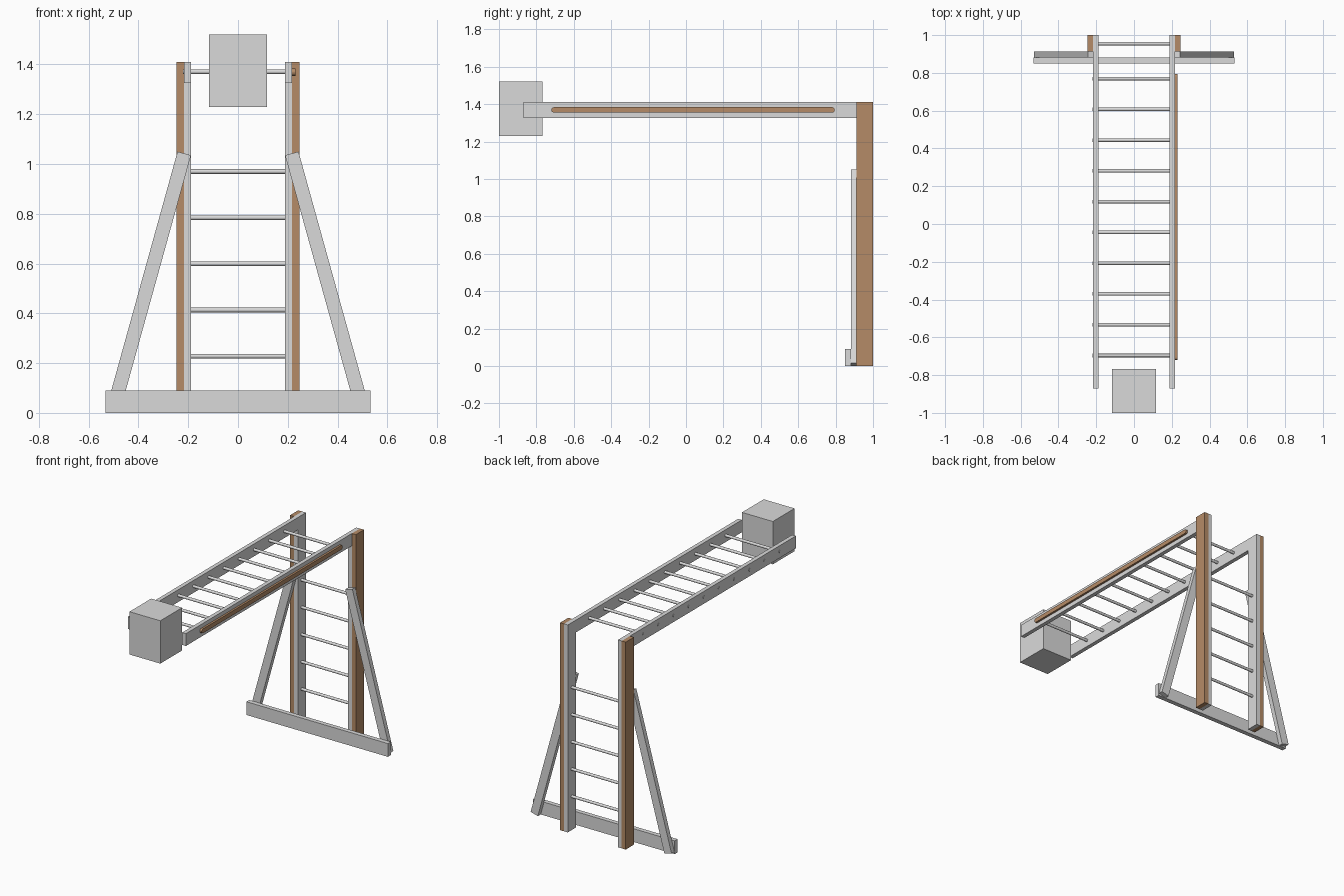
import bpy, bmesh, math
from mathutils import Matrix, Vector

if "Cube" in bpy.data.objects:
    bpy.data.objects.remove(bpy.data.objects["Cube"])


def material(name, rgb):
    m = bpy.data.materials.new(name)
    m.diffuse_color = (*rgb, 1)
    m.use_nodes = True
    m.node_tree.nodes["Principled BSDF"].inputs["Base Color"].default_value = m.diffuse_color
    return m


GREY = material("light grey", (0.7, 0.7, 0.7))
BROWN = material("wood brown", (0.46, 0.26, 0.135))


def finish(name, bm, mat):
    bmesh.ops.recalc_face_normals(bm, faces=bm.faces)
    me = bpy.data.meshes.new(name)
    bm.to_mesh(me)
    bm.free()
    me.materials.append(mat)
    ob = bpy.data.objects.new(name, me)
    bpy.context.collection.objects.link(ob)
    return ob


def box(name, lo, hi, mat):
    lo, hi = Vector(lo), Vector(hi)
    bm = bmesh.new()
    bmesh.ops.create_cube(bm, size=1)
    bmesh.ops.scale(bm, vec=hi - lo, verts=bm.verts)
    bmesh.ops.translate(bm, vec=(lo + hi) / 2, verts=bm.verts)
    return finish(name, bm, mat)


def rung(name, y, z, half, r=0.0095):
    bm = bmesh.new()
    bmesh.ops.create_cone(bm, cap_ends=True, segments=16, radius1=r, radius2=r,
                          depth=2 * half, matrix=Matrix.Translation((0, y, z))
                          @ Matrix.Rotation(math.pi / 2, 4, 'Y'))
    ob = finish(name, bm, GREY)
    for p in ob.data.polygons:
        p.use_smooth = len(p.vertices) == 4
    # keep the round ends crisp
    for e in ob.data.edges:
        a, b = (ob.data.vertices[i].co for i in e.vertices)
        e.use_edge_sharp = abs(a.x - b.x) < 1e-4


# Side pieces, repeated left and right
IN, MID, OUT = 0.189, 0.217, 0.247
TILT, BRACE_L, BRACE_W = math.radians(15.5), 1.074, 0.056
for side, s in (("left", -1), ("right", 1)):
    def span(a, b):
        return sorted((s * a, s * b))
    a, b = span(IN, MID)
    box(f"{side}_ladder_post", (a, 0.912, 0), (b, 1.0, 1.326), GREY)
    box(f"{side}_top_rail", (a, -0.87, 1.326), (b, 1.0, 1.41), GREY)
    a, b = span(MID, OUT)
    box(f"{side}_wood_post", (a, 0.912, 0), (b, 1.0, 1.41), BROWN)

    # Slanted brace, square cut at both ends
    brace = box(f"{side}_brace", (-BRACE_W / 2, -0.0155, -BRACE_L / 2),
                (BRACE_W / 2, 0.0155, BRACE_L / 2), GREY)
    brace.data.transform(Matrix.Translation((s * 0.3595, 0.8965, 0.525))
                         @ Matrix.Rotation(-s * TILT, 4, 'Y'))

# Base board across the front of the posts
box("base_board", (-0.532, 0.85, 0), (0.532, 0.881, 0.09), GREY)

# Block hanging at the free end
box("end_block", (-0.116, -1.0, 1.229), (0.116, -0.767, 1.52), GREY)

# Rungs of the upright ladder and of the overhead ladder
for i in range(5):
    rung(f"upright_rung_{i + 1}", 0.955, 0.228 + 0.1855 * i, 0.2)
for i in range(10):
    rung(f"overhead_rung_{i + 1}", 0.77 - 0.1629 * i, 1.371, 0.221)

# Round-ended wooden strip on the outside of the right rail
R, Y0, Y1, Z = 0.0145, -0.72, 0.795, 1.369
bm = bmesh.new()
outline = []
for centre, start in ((Y1 - R, -90), (Y0 + R, 90)):
    for k in range(9):
        t = math.radians(start + k * 22.5)
        outline.append(bm.verts.new((MID, centre + R * math.cos(t), Z + R * math.sin(t))))
face = bm.faces.new(outline)
ext = bmesh.ops.extrude_face_region(bm, geom=[face])
bmesh.ops.translate(bm, vec=(0.014, 0, 0),
                    verts=[g for g in ext["geom"] if isinstance(g, bmesh.types.BMVert)])
finish("side_strip", bm, BROWN)
